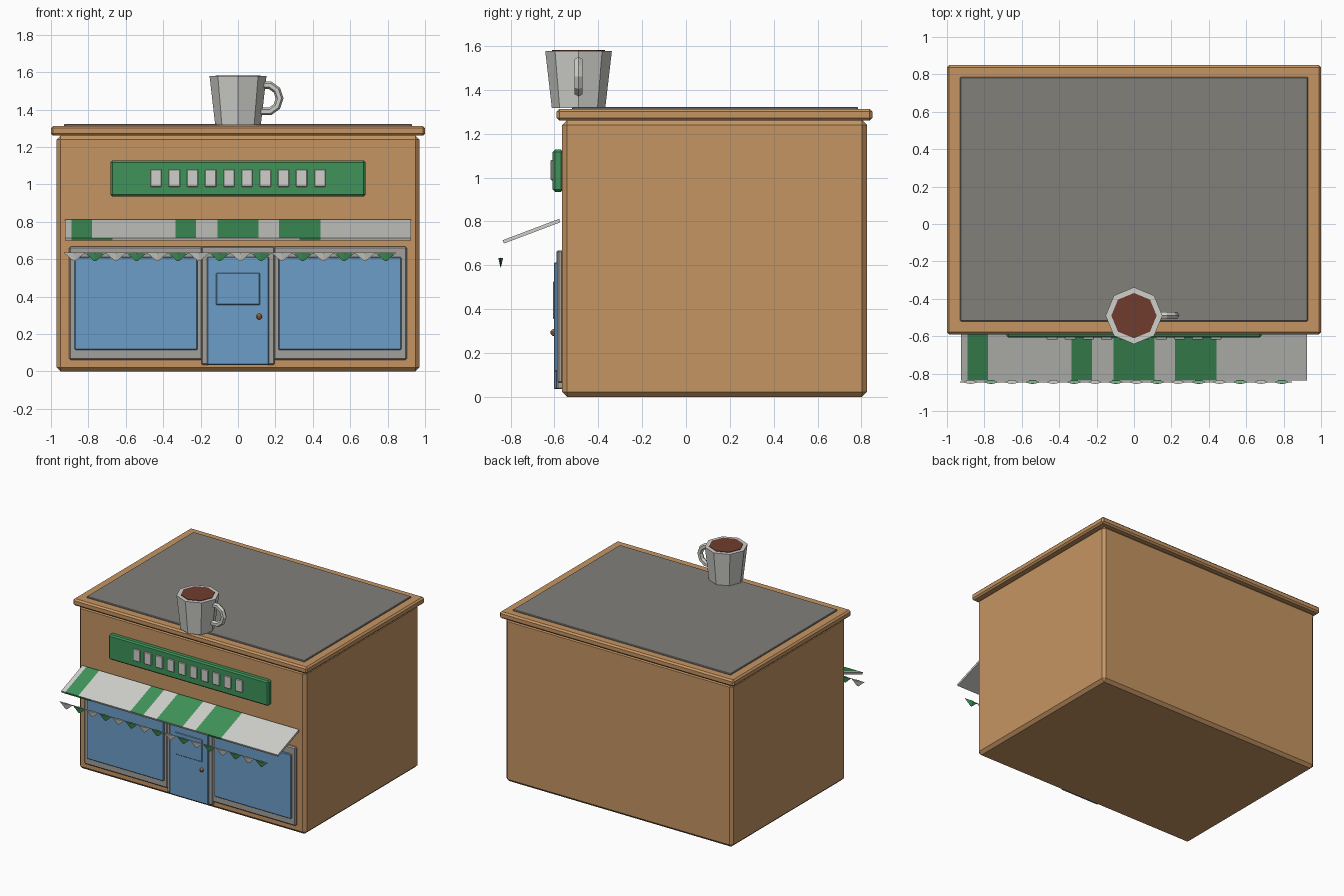
import bpy, bmesh, math
from mathutils import Matrix

cube = bpy.data.objects.get("Cube")
if cube:
    bpy.data.objects.remove(cube, do_unlink=True)


def material(name, rgb):
    m = bpy.data.materials.new(name)
    m.use_nodes = True
    color = (*rgb, 1)
    m.diffuse_color = color
    m.node_tree.nodes["Principled BSDF"].inputs["Base Color"].default_value = color
    return m


TAN = material("tan wall", (0.56, 0.30, 0.125))
GRAY = material("roof gray", (0.22, 0.215, 0.195))
FRAME = material("frame gray", (0.37, 0.355, 0.33))
WHITE = material("off white", (0.62, 0.62, 0.59))
GREEN = material("green", (0.05, 0.29, 0.10))
BLUE = material("glass blue", (0.15, 0.34, 0.58))
BROWN = material("coffee brown", (0.16, 0.045, 0.028))
KNOB = material("knob copper", (0.36, 0.15, 0.05))


def make(name, bm, *mats):
    bmesh.ops.recalc_face_normals(bm, faces=bm.faces)
    mesh = bpy.data.meshes.new(name)
    bm.to_mesh(mesh)
    bm.free()
    for m in mats:
        mesh.materials.append(m)
    ob = bpy.data.objects.new(name, mesh)
    bpy.context.collection.objects.link(ob)
    return ob


def box(name, mat, x, y, z, bevel=0):
    """Box from (min, max) pairs, with chamfered edges."""
    bm = bmesh.new()
    bmesh.ops.create_cube(bm, size=1)
    for v in bm.verts:
        v.co = [r[0] if c < 0 else r[1] for c, r in zip(v.co, (x, y, z))]
    if bevel:
        bmesh.ops.bevel(bm, geom=bm.edges[:], offset=bevel, segments=1,
                        affect='EDGES')
    return make(name, bm, mat)


def cone(name, mat, loc, r1, r2, depth, sides, rot=0, flat=1):
    """Prism or cone standing on loc."""
    bm = bmesh.new()
    bmesh.ops.create_cone(bm, cap_ends=True, segments=sides, radius1=r1,
                          radius2=r2, depth=depth,
                          matrix=Matrix.Translation((0, 0, depth / 2)))
    bmesh.ops.rotate(bm, verts=bm.verts, matrix=Matrix.Rotation(rot, 3, 'Z'))
    bmesh.ops.scale(bm, verts=bm.verts, vec=(1, flat, 1))
    ob = make(name, bm, mat)
    ob.location = loc
    return ob


# Building shell
box("walls", TAN, (-0.97, 0.97), (-0.565, 0.825), (0, 1.262), 0.022)
box("cornice", TAN, (-1, 1), (-0.59, 0.85), (1.26, 1.312), 0.012)
box("roof", GRAY, (-0.93, 0.93), (-0.52, 0.785), (1.30, 1.322), 0.004)

# Sign with blank tiles
box("sign_board", GREEN, (-0.682, 0.682), (-0.608, -0.56), (0.935, 1.127), 0.01)
for i in range(10):
    x = -0.438 + i * 0.0973
    box("sign_tile", WHITE, (x - 0.03, x + 0.03), (-0.617, -0.6), (0.987, 1.08), 0.003)

# Shop front: frames, windows and door
for side, name in ((-1, "right"), (1, "left")):
    box(name + "_window_frame", FRAME, sorted((side * 0.19, side * 0.903)),
        (-0.588, -0.56), (0.062, 0.668), 0.008)
    box(name + "_window", BLUE, sorted((side * 0.216, side * 0.873)),
        (-0.602, -0.57), (0.115, 0.612), 0.005)
box("door_frame", FRAME, (-0.195, 0.195), (-0.59, -0.56), (0.035, 0.668), 0.006)
box("door", BLUE, (-0.165, 0.165), (-0.602, -0.57), (0.035, 0.612), 0.004)
box("door_window", BLUE, (-0.117, 0.117), (-0.607, -0.59), (0.355, 0.527), 0.004)
bm = bmesh.new()
bmesh.ops.create_uvsphere(bm, u_segments=10, v_segments=8, radius=0.016)
make("door_knob", bm, KNOB).location = (0.113, -0.602, 0.293)

# Sloped awning, split into columns so stripes are whole faces
cuts = (-0.925, -0.89, -0.78, -0.67, -0.335, -0.225, -0.11,
        0.11, 0.22, 0.33, 0.44, 0.925)
profile = ((-0.577, 0.812), (-0.575, 0.795), (-0.830, 0.699), (-0.836, 0.714))
stripes = ((-0.89, -0.78), (-0.335, -0.225), (-0.11, 0.11), (0.22, 0.44))
bm = bmesh.new()
rings = [[bm.verts.new((x, y, z)) for y, z in profile] for x in cuts]
for a, b in zip(rings, rings[1:]):
    mid = (a[0].co.x + b[0].co.x) / 2
    for i in range(4):
        j = (i + 1) % 4
        f = bm.faces.new((a[i], a[j], b[j], b[i]))
        top_stripe = i == 3 and any(lo < mid < hi for lo, hi in stripes)
        lip_stripe = i == 2 and (-0.89 < mid < -0.67 or 0.33 < mid < 0.44)
        f.material_index = int(top_stripe or lip_stripe)
bm.faces.new(rings[0])
bm.faces.new(rings[-1])
make("awning", bm, WHITE, GREEN)

# Bunting hung in front of the awning
box("bunting_string", WHITE, (-0.93, 0.845), (-0.847, -0.843), (0.631, 0.635))
for i in range(16):
    cone("bunting_flag", GREEN if i % 2 else WHITE, (-0.875 + i * 0.111, -0.845, 0.59),
         0.006, 0.054, 0.043, 4, flat=0.2)

# Rooftop cup
cone("cup", WHITE, (0, -0.49, 1.318), 0.122, 0.152, 0.26, 8)
cone("coffee", BROWN, (0, -0.49, 1.572), 0.121, 0.121, 0.01, 8)
bpy.ops.mesh.primitive_torus_add(location=(0.148, -0.49, 1.46),
                                 rotation=(math.pi / 2, 0, 0),
                                 major_segments=10, minor_segments=6,
                                 major_radius=0.074, minor_radius=0.021)
handle = bpy.context.object
handle.name = "cup_handle"
handle.data.materials.append(WHITE)
